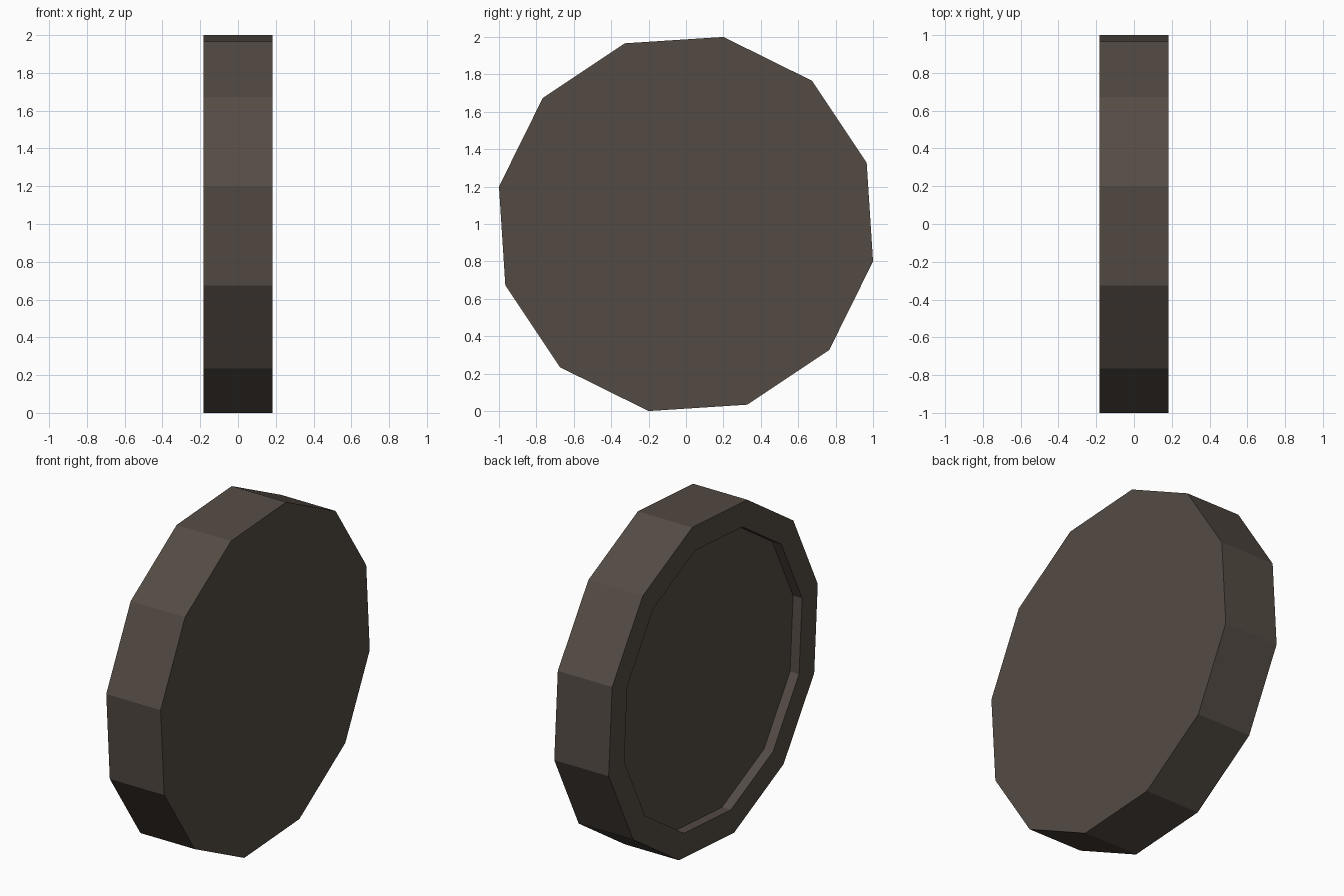
import bpy, bmesh, math

if "Cube" in bpy.data.objects:
    bpy.data.objects.remove(bpy.data.objects["Cube"])

SIDES = 12
HALF_WIDTH = 0.182
OUTER_R = 1.0198
INNER_R = 0.867
RECESS = 0.06
START = math.atan2(1.0, 0.2)   # one corner sits at y 0.2, z 2.0

mat = bpy.data.materials.new("dark brown")
mat.diffuse_color = (0.088, 0.070, 0.057, 1)
mat.use_nodes = True
mat.node_tree.nodes["Principled BSDF"].inputs["Base Color"].default_value = mat.diffuse_color

bm = bmesh.new()


def ring(x, r):
    """Twelve-sided ring of vertices around the x axis."""
    angles = [START + i * math.tau / SIDES for i in range(SIDES)]
    return [bm.verts.new((x, r * math.cos(a), 1 + r * math.sin(a))) for a in angles]


# Flat disc face, outer wall, rim and recess wall
rings = [ring(HALF_WIDTH, OUTER_R), ring(-HALF_WIDTH, OUTER_R),
         ring(-HALF_WIDTH, INNER_R), ring(-HALF_WIDTH + RECESS, INNER_R)]
for a, b in zip(rings, rings[1:]):
    for i in range(SIDES):
        j = (i + 1) % SIDES
        bm.faces.new((a[i], a[j], b[j], b[i]))

# Outer cap and recess floor
bm.faces.new(rings[0])
bm.faces.new(rings[-1])
bmesh.ops.recalc_face_normals(bm, faces=bm.faces)

mesh = bpy.data.meshes.new("wheel")
bm.to_mesh(mesh)
bm.free()
mesh.materials.append(mat)
bpy.context.collection.objects.link(bpy.data.objects.new("wheel", mesh))
